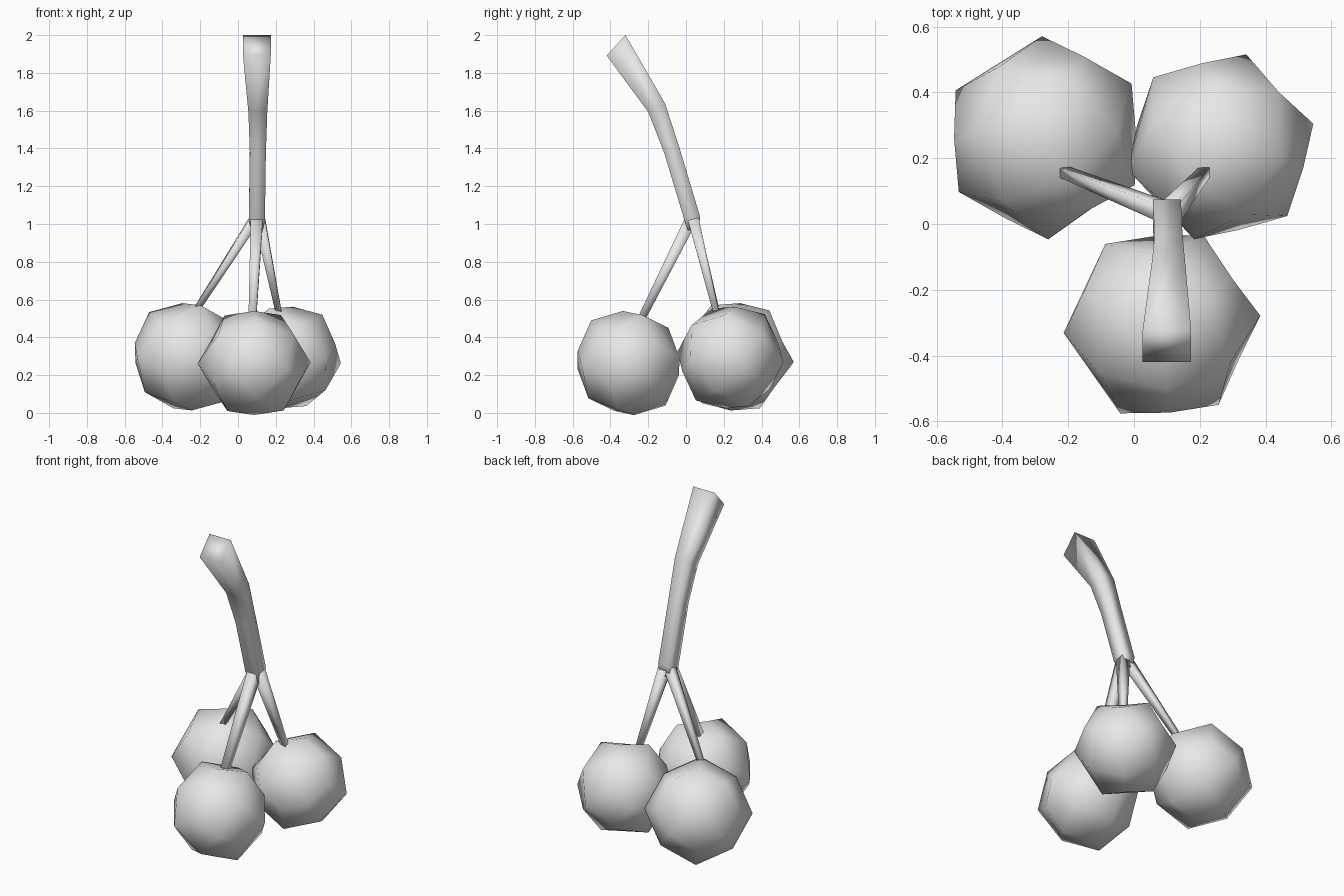
import bpy, bmesh, math
from mathutils import Vector, Matrix

old = bpy.data.objects.get("Cube")
if old:
    bpy.data.objects.remove(old, do_unlink=True)

grey = bpy.data.materials.new("plain_grey")
grey.use_nodes = True
grey.diffuse_color = (0.8, 0.8, 0.8, 1)
grey.node_tree.nodes["Principled BSDF"].inputs["Base Color"].default_value = (0.8, 0.8, 0.8, 1)


def finish(name, bm):
    bmesh.ops.recalc_face_normals(bm, faces=bm.faces[:])
    for f in bm.faces:
        f.smooth = True
    mesh = bpy.data.meshes.new(name)
    bm.to_mesh(mesh)
    bm.free()
    mesh.materials.append(grey)
    obj = bpy.data.objects.new(name, mesh)
    bpy.context.collection.objects.link(obj)


def fruit(name, centre, radius, facing, lean_to, lean):
    """Rounded cube standing on one corner, turned and leaned (degrees)."""
    bm = bmesh.new()
    bmesh.ops.create_cube(bm, size=2)
    bmesh.ops.subdivide_edges(bm, edges=bm.edges[:], cuts=1, use_grid_fill=True)
    # Pull in edge middles and corners to round the cube
    for v in bm.verts:
        axes = sum(abs(c) > 0.5 for c in v.co)
        v.co *= (1, 0.75, 0.565)[axes - 1]
    up = Vector((0, 0, 1))
    stand = Vector((1, 1, 1)).rotation_difference(up).to_matrix()
    side = stand @ up
    turn = Matrix.Rotation(math.radians(facing) - math.atan2(side.y, side.x), 3, 'Z')
    a = math.radians(lean_to)
    tilt = Matrix.Rotation(math.radians(lean), 3, Vector((-math.sin(a), math.cos(a), 0)))
    size = radius / (0.75 * math.sqrt(2))
    for v in bm.verts:
        v.co = tilt @ turn @ stand @ v.co * size + Vector(centre)
    finish(name, bm)


def stalk(name, path, widths, end_direction=None):
    """Square tube along a path, with a width at each point."""
    bm = bmesh.new()
    pts = [Vector(p) for p in path]
    last = len(pts) - 1
    rings = []
    for i, (p, w) in enumerate(zip(pts, widths)):
        t = pts[min(i + 1, last)] - pts[max(i - 1, 0)]
        if i == last and end_direction:
            t = Vector(end_direction)
        t.normalize()
        side = (Vector((1, 0, 0)) - t * t.x).normalized()
        back = t.cross(side)
        rings.append([bm.verts.new(p + (side * sx + back * sy) * w / 2)
                      for sx, sy in ((1, 1), (-1, 1), (-1, -1), (1, -1))])
    for lo, hi in zip(rings, rings[1:]):
        for k in range(4):
            n = (k + 1) % 4
            bm.faces.new((lo[k], lo[n], hi[n], hi[k]))
    bm.faces.new(rings[0])
    bm.faces.new(rings[-1])
    finish(name, bm)


# Three fruits
fruit("front_fruit", (0.085, -0.305, 0.264), 0.3, 95, 270, 6)
fruit("back_right_fruit", (-0.27, 0.262, 0.297), 0.31, 2, 135, 7)
fruit("back_left_fruit", (0.262, 0.235, 0.294), 0.293, 44, 40, 7)

# Main stem, flaring at the top
stalk("main_stem",
      [(0.1, 0.04, 0.97), (0.1, 0.033, 1.03), (0.105, -0.075, 1.39),
       (0.105, -0.155, 1.615), (0.1, -0.37, 1.946)],
      [0.06, 0.085, 0.085, 0.1, 0.147], (0, -0.74, 0.67))

# Thin stems down to each fruit
stalk("front_fruit_stem", [(0.075, -0.245, 0.48), (0.1, 0.03, 1.03)], [0.04, 0.065])
stalk("back_right_fruit_stem", [(-0.23, 0.165, 0.53), (0.085, 0.04, 1.02)], [0.03, 0.052])
stalk("back_left_fruit_stem", [(0.22, 0.165, 0.51), (0.115, 0.04, 1.02)], [0.03, 0.058])
